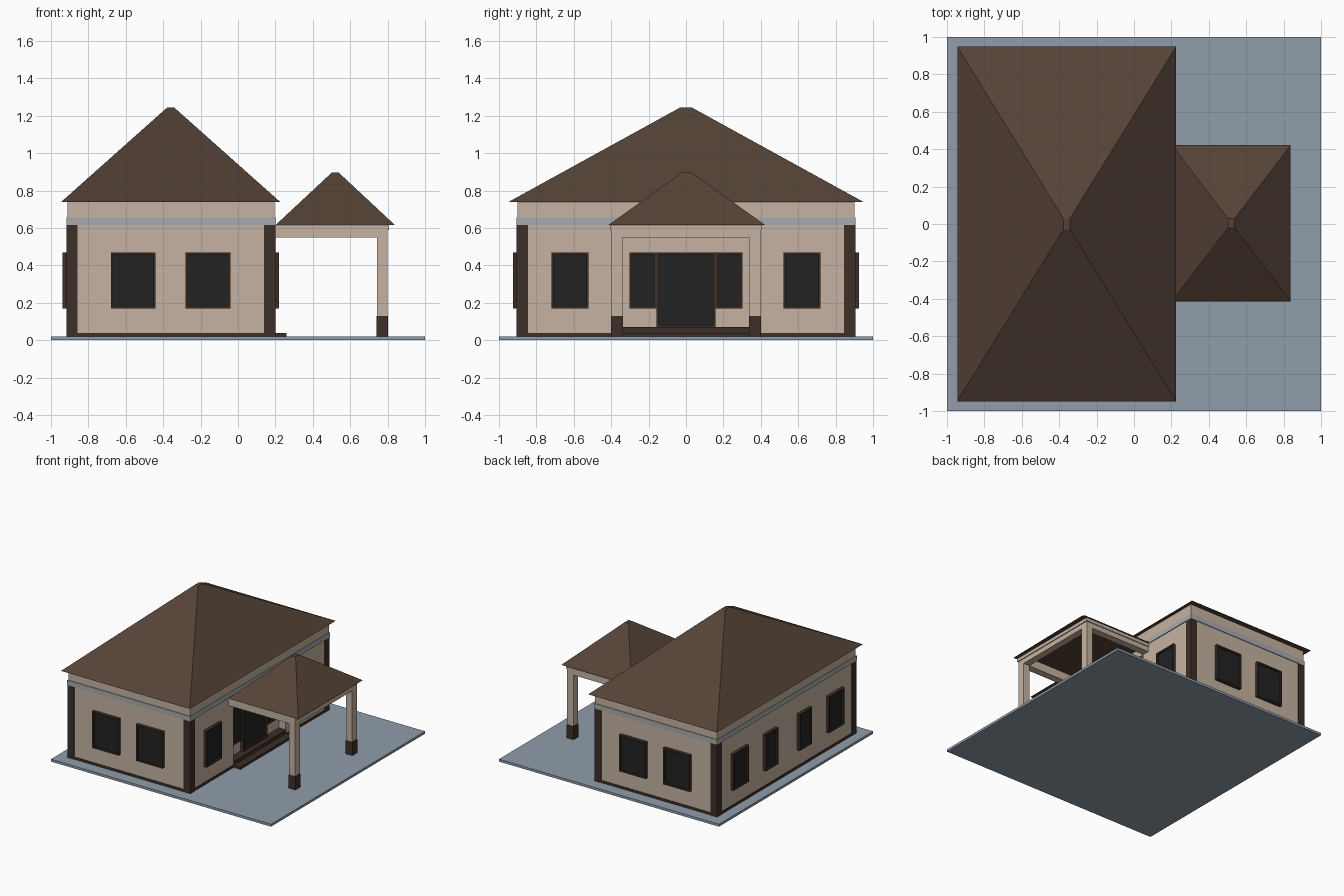
import bpy, bmesh
from math import radians
from mathutils import Matrix

if "Cube" in bpy.data.objects:
    bpy.data.objects.remove(bpy.data.objects["Cube"])


def mat(name, r, g, b):
    m = bpy.data.materials.new(name)
    m.diffuse_color = (r, g, b, 1)
    m.use_nodes = True
    m.node_tree.nodes["Principled BSDF"].inputs["Base Color"].default_value = m.diffuse_color
    return m


WALL = mat("wall_plaster", 0.56, 0.45, 0.36)
ROOF = mat("roof_brown", 0.09, 0.055, 0.037)
TRIM = mat("dark_trim", 0.045, 0.028, 0.02)
GLASS = mat("dark_glass", 0.016, 0.016, 0.016)
PAVE = mat("paving", 0.28, 0.34, 0.40)
BAND = mat("grey_band", 0.40, 0.41, 0.43)


def finish(name, bm, *mats):
    bmesh.ops.recalc_face_normals(bm, faces=bm.faces)
    me = bpy.data.meshes.new(name)
    bm.to_mesh(me)
    bm.free()
    for m in mats:
        me.materials.append(m)
    ob = bpy.data.objects.new(name, me)
    bpy.context.collection.objects.link(ob)
    return ob


def prism(name, pts, z0, z1, m):
    """Extrude a flat outline from z0 to z1."""
    bm = bmesh.new()
    f = bm.faces.new([bm.verts.new((x, y, z0)) for x, y in pts])
    ext = bmesh.ops.extrude_face_region(bm, geom=[f])["geom"]
    for v in ext:
        if isinstance(v, bmesh.types.BMVert):
            v.co.z = z1
    return finish(name, bm, m)


def box(name, x0, x1, y0, y1, z0, z1, m):
    return prism(name, [(x0, y0), (x1, y0), (x1, y1), (x0, y1)], z0, z1, m)


def hip_roof(name, cx, cy, hx, hy, z0, tx, ty, z1, m):
    """Box whose top rectangle shrinks to a small cap."""
    ob = box(name, cx - hx, cx + hx, cy - hy, cy + hy, z0, z1, m)
    for v in ob.data.vertices:
        if v.co.z > (z0 + z1) / 2:
            v.co.x = cx + (tx if v.co.x > cx else -tx)
            v.co.y = cy + (ty if v.co.y > cy else -ty)
    return ob


def window(name, x, y, angle, w, z0, z1, depth=0.025, rim=0.018):
    """Framed pane facing -y before rotation; its back sits on (x, y)."""
    bm = bmesh.new()
    bmesh.ops.create_cube(bm, size=1, matrix=Matrix.Translation((0, -depth / 2, (z0 + z1) / 2))
                          @ Matrix.Diagonal((w, depth, z1 - z0, 1)))
    front = min(bm.faces, key=lambda f: f.calc_center_median().y)
    bmesh.ops.inset_region(bm, faces=[front], thickness=rim)
    pane = bmesh.ops.extrude_face_region(bm, geom=[front])["geom"]
    bmesh.ops.delete(bm, geom=[front], context="FACES_ONLY")
    bmesh.ops.translate(bm, vec=(0, 0.012, 0), verts=[g for g in pane if isinstance(g, bmesh.types.BMVert)])
    for g in pane:
        if isinstance(g, bmesh.types.BMFace):
            g.material_index = 1
    ob = finish(name, bm, TRIM, GLASS)
    ob.location = (x, y, 0)
    ob.rotation_euler.z = radians(angle)
    return ob


# Extents of the house body and depth of the entrance recess
X0, X1, Y = -0.912, 0.195, 0.9
RX = X1 - 0.06

# Ground slab
box("ground_slab", -1, 1, -1, 1, 0, 0.02, PAVE)

# House walls with recessed entrance
walls = box("house_walls", X0, X1, -Y, Y, 0.02, 0.74, WALL)
cutter = box("entrance_cutter", RX, X1 + 0.2, -0.34, 0.34, -0.1, 0.55, WALL)
cutter.hide_render = True
cutter.hide_viewport = True
cut = walls.modifiers.new("entrance", "BOOLEAN")
cut.operation = "DIFFERENCE"
cut.object = cutter
cut.solver = "EXACT"

# Plinth, grey band and wall head
box("plinth", X0 - 0.003, X1 + 0.003, -Y - 0.003, Y + 0.003, 0.02, 0.04, TRIM)
box("wall_band", X0 - 0.006, X1 + 0.006, -Y - 0.006, Y + 0.006, 0.615, 0.655, BAND)

# Corner pilasters
for i, px in enumerate((X0 - 0.005, X1 + 0.005 - 0.06)):
    for j, py in enumerate((-Y - 0.005, Y + 0.005 - 0.06)):
        box(f"corner_pilaster_{i}{j}", px, px + 0.06, py, py + 0.06, 0.02, 0.615, TRIM)

# Main roof
hip_roof("main_roof", -0.36, 0, 0.585, 0.948, 0.74, 0.018, 0.03, 1.245, ROOF)

# Front and back windows
for x in (-0.56, -0.16):
    window("front_window", x, -Y, 0, 0.24, 0.17, 0.47)
    window("back_window", x, Y, 180, 0.24, 0.17, 0.47)

# Side windows
for s in (-1, 1):
    window("left_outer_window", X0, s * 0.62, -90, 0.2, 0.17, 0.47)
    window("left_inner_window", X0, s * 0.22, -90, 0.16, 0.17, 0.47)
    window("right_outer_window", X1, s * 0.62, 90, 0.2, 0.17, 0.47)
    window("entrance_side_window", RX, s * 0.23, 90, 0.145, 0.17, 0.47)

# Entrance door and steps
window("entrance_door", RX, 0, 90, 0.315, 0.07, 0.47)
box("upper_step", RX, X1 + 0.005, -0.34, 0.34, 0.02, 0.07, TRIM)
box("lower_step", X1, 0.26, -0.34, 0.34, 0.02, 0.04, TRIM)

# Porch columns with dark bases
for s in (-1, 1):
    ya, yb = sorted((s * 0.34, s * 0.4))
    box("porch_column", 0.743, 0.8, ya, yb, 0.13, 0.55, WALL)
    box("porch_column_base", 0.74, 0.803, ya - 0.002, yb + 0.002, 0.02, 0.13, TRIM)

# Porch beam and its top moulding
for name, e, z0, z1 in (("porch_beam", 0, 0.55, 0.59), ("porch_beam_moulding", 0.007, 0.59, 0.62)):
    xo, yo = 0.8 + e, 0.4 + e
    prism(name, [(X1, -yo), (xo, -yo), (xo, yo), (X1, yo),
                 (X1, 0.34), (0.743, 0.34), (0.743, -0.34), (X1, -0.34)], z0, z1, WALL)

# Porch roof
hip_roof("porch_roof", 0.52, 0.004, 0.318, 0.418, 0.617, 0.018, 0.025, 0.897, ROOF)
